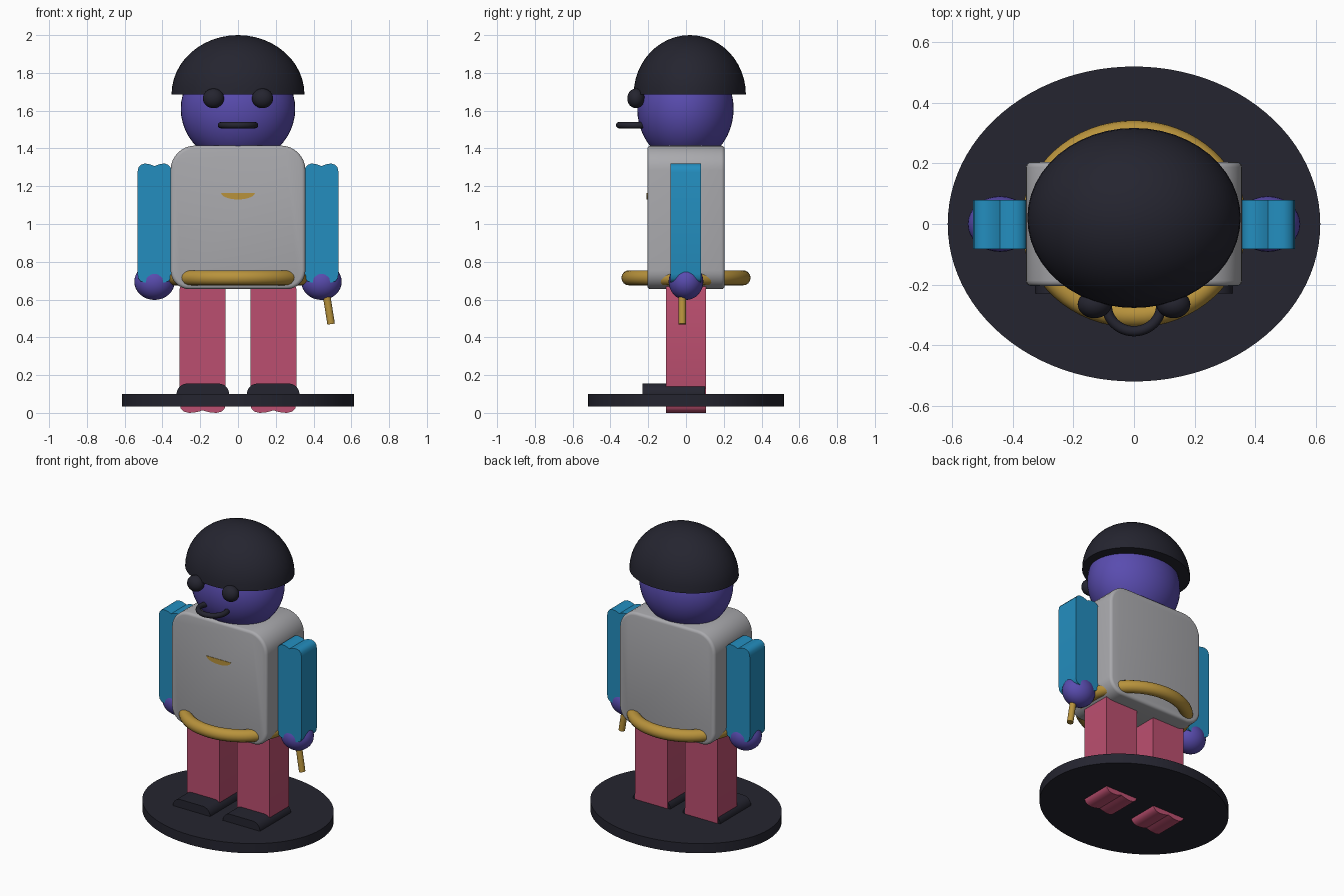
import bpy, bmesh, math
from mathutils import Vector

if "Cube" in bpy.data.objects:
    bpy.data.objects.remove(bpy.data.objects["Cube"])


def material(name, r, g, b):
    m = bpy.data.materials.new(name)
    m.diffuse_color = (r, g, b, 1)
    m.use_nodes = True
    m.node_tree.nodes["Principled BSDF"].inputs["Base Color"].default_value = m.diffuse_color
    return m


DARK = material("charcoal", 0.018, 0.018, 0.029)
PURPLE = material("violet", 0.100, 0.072, 0.43)
GREY = material("light_grey", 0.40, 0.40, 0.42)
BLUE = material("blue", 0.017, 0.27, 0.52)
PINK = material("rose", 0.50, 0.078, 0.16)
GOLD = material("gold", 0.48, 0.29, 0.045)


def finish(name, bm, mat, angle=35):
    bmesh.ops.recalc_face_normals(bm, faces=bm.faces[:])
    mesh = bpy.data.meshes.new(name)
    bm.to_mesh(mesh)
    bm.free()
    mesh.materials.append(mat)
    ob = bpy.data.objects.new(name, mesh)
    bpy.context.collection.objects.link(ob)
    bpy.ops.object.select_all(action='DESELECT')
    ob.select_set(True)
    bpy.context.view_layer.objects.active = ob
    bpy.ops.object.shade_smooth_by_angle(angle=math.radians(angle))
    return ob


def ellipsoid(name, centre, radii, mat, half=False, seg=48):
    bm = bmesh.new()
    bmesh.ops.create_uvsphere(bm, u_segments=seg, v_segments=seg // 2, radius=1)
    if half:  # keep the upper dome and close it underneath
        geom = bm.verts[:] + bm.edges[:] + bm.faces[:]
        bmesh.ops.bisect_plane(bm, geom=geom, plane_co=(0, 0, 0),
                               plane_no=(0, 0, 1), clear_inner=True)
        bmesh.ops.holes_fill(bm, edges=[e for e in bm.edges if e.is_boundary])
    bmesh.ops.scale(bm, vec=radii, verts=bm.verts)
    bmesh.ops.translate(bm, vec=centre, verts=bm.verts)
    return finish(name, bm, mat)


def ring(name, centre, rx, ry, tube, mat, n=64, m=16):
    bm = bmesh.new()
    rows = []
    for i in range(n):
        a = 2 * math.pi * i / n
        row = []
        for j in range(m):
            b = 2 * math.pi * j / m
            c = tube * math.cos(b)
            row.append(bm.verts.new((centre[0] + (rx + c) * math.cos(a),
                                     centre[1] + (ry + c) * math.sin(a),
                                     centre[2] + tube * math.sin(b))))
        rows.append(row)
    for i in range(n):
        p, q = rows[i], rows[(i + 1) % n]
        for j in range(m):
            k = (j + 1) % m
            bm.faces.new((p[j], q[j], q[k], p[k]))
    return finish(name, bm, mat)


def extrude_y(name, profile, y0, y1, mat, bevel=0):
    bm = bmesh.new()
    face = bm.faces.new([bm.verts.new((x, y0, z)) for x, z in profile])
    new = bmesh.ops.extrude_face_region(bm, geom=[face], use_keep_orig=True)
    bmesh.ops.translate(bm, vec=(0, y1 - y0, 0),
                        verts=[v for v in new['geom'] if isinstance(v, bmesh.types.BMVert)])
    if bevel:  # soften only the rims of the front and back faces
        rims = [e for e in bm.edges if abs(e.verts[0].co.y - e.verts[1].co.y) < 1e-6]
        bmesh.ops.bevel(bm, geom=rims, offset=bevel, segments=3, profile=0.5,
                        affect='EDGES')
    return finish(name, bm, mat)


def rounded(x0, x1, z0, z1, r_low, r_high, n=8):
    pts = []
    for cx, cz, r, start in ((x1, z1, r_high, 0), (x0, z1, r_high, 90),
                             (x0, z0, r_low, 180), (x1, z0, r_low, 270)):
        ox = cx - r if cx == x1 else cx + r
        oz = cz - r if cz == z1 else cz + r
        for i in range(n + 1 if r else 1):
            a = math.radians(start + 90 * i / n)
            pts.append((ox + r * math.cos(a), oz + r * math.sin(a)))
    return pts


def lobed(xc, half, z0, z1):
    # block whose ends have two soft bumps with a shallow crease between
    end = [(1, .045), (.95, .022), (.82, .007), (.6, 0), (.35, .002), (.14, .008)]
    top = end + [(0, .014)] + [(-t, d) for t, d in reversed(end)]
    return ([(xc + half * t, z1 - d) for t, d in top] +
            [(xc - half * t, z0 + d) for t, d in top])


# Oval stand
bm = bmesh.new()
bmesh.ops.create_cone(bm, cap_ends=True, segments=96, radius1=1, radius2=1, depth=1)
bmesh.ops.scale(bm, vec=(0.615, 0.52, 0.065), verts=bm.verts)
bmesh.ops.translate(bm, vec=(0, 0, 0.0675), verts=bm.verts)
finish("stand", bm, DARK)

# Torso and belt
extrude_y("torso", rounded(-0.357, 0.357, 0.655, 1.415, 0.10, 0.13),
          -0.205, 0.205, GREY, bevel=0.018)
ring("belt", (0, 0, 0.715), 0.333, 0.302, 0.04, GOLD)

# Slim chest badge
badge = [(0.09 * math.cos(math.pi + math.pi * i / 12),
          1.165 + 0.035 * math.sin(math.pi + math.pi * i / 12)) for i in range(13)]
extrude_y("chest_badge", badge, -0.208, -0.2, GOLD)

# Limbs, hands, shoes and eyes on both sides
for s, side in ((-1, "left"), (1, "right")):
    extrude_y("leg_" + side, lobed(s * 0.187, 0.122, 0.0, 0.70), -0.105, 0.105, PINK)
    xs = sorted((s * 0.047, s * 0.325))
    extrude_y("shoe_" + side, rounded(xs[0], xs[1], 0.06, 0.155, 0, 0.055),
              -0.23, 0.10, DARK)
    extrude_y("arm_" + side, lobed(s * 0.442, 0.09, 0.69, 1.32), -0.083, 0.08, BLUE)
    ellipsoid("hand_" + side, (s * 0.442, 0, 0.695), (0.107, 0.092, 0.097), PURPLE, seg=32)
    ellipsoid("eye_" + side, (s * 0.13, -0.265, 1.665), (0.056, 0.046, 0.052), DARK, seg=32)

# Short rod held in one hand
a, b = Vector((0.458, -0.02, 0.69)), Vector((0.493, -0.02, 0.47))
bm = bmesh.new()
bmesh.ops.create_cone(bm, cap_ends=True, segments=24, radius1=0.02, radius2=0.02,
                      depth=(b - a).length)
bmesh.ops.rotate(bm, matrix=(b - a).to_track_quat('Z', 'Y').to_matrix(), verts=bm.verts)
bmesh.ops.translate(bm, vec=(a + b) / 2, verts=bm.verts)
finish("rod", bm, GOLD)

# Head, mouth and domed cap
ellipsoid("head", (0, -0.003, 1.61), (0.303, 0.255, 0.29), PURPLE)
ring("mouth", (0, -0.268, 1.523), 0.09, 0.086, 0.017, DARK, n=48, m=12)
ellipsoid("cap", (0, 0.02, 1.685), (0.352, 0.297, 0.315), DARK, half=True)
